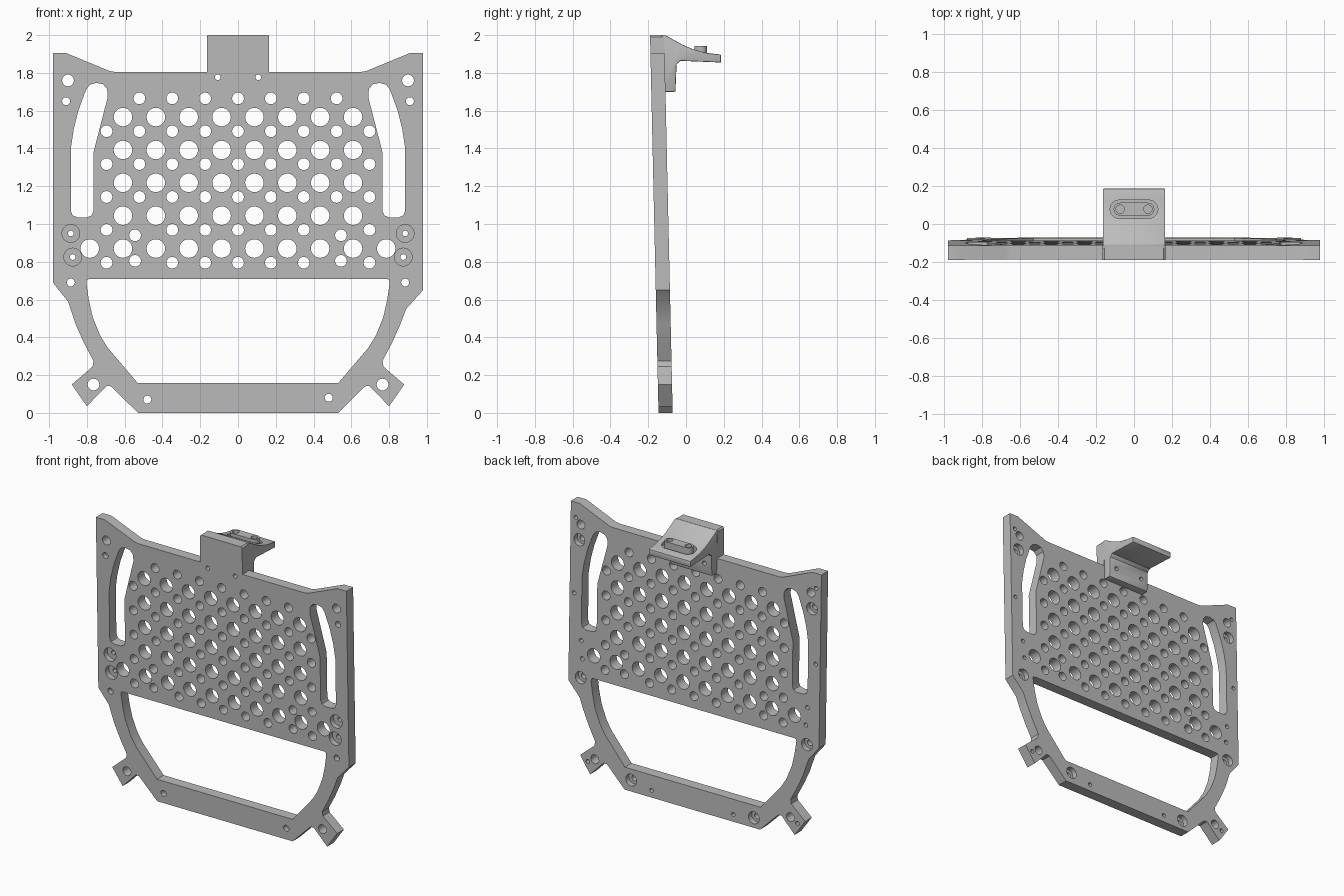
import bpy, bmesh
from math import sin, cos, pi, radians
from mathutils import Matrix

if "Cube" in bpy.data.objects:
    bpy.data.objects.remove(bpy.data.objects["Cube"])

grey = bpy.data.materials.new("plain grey")
grey.use_nodes = True
COLOUR = (0.5, 0.5, 0.5, 1)
grey.diffuse_color = COLOUR
grey.node_tree.nodes["Principled BSDF"].inputs["Base Color"].default_value = COLOUR


def circle(x, y, r, n=28):
    return [(x + r * cos(2 * pi * i / n), y + r * sin(2 * pi * i / n)) for i in range(n)]


def pill(half, y, r, n=12):
    """Stadium outline lying along x."""
    right = [(half + r * cos(pi * i / n - pi / 2), y + r * sin(pi * i / n - pi / 2)) for i in range(n + 1)]
    return right + [(-x, 2 * y - v) for x, v in right]


def both(points):
    return [(s * x, y) for x, y in points for s in (1, -1)]


def holes(points, r):
    return [circle(x, y, r) for x, y in points]


def mirrored(half):
    """Close a right-hand half outline with its mirror image."""
    return half + [(-x, y) for x, y in reversed(half)]


def bake(ob):
    """Replace an object by its evaluated mesh."""
    deps = bpy.context.evaluated_depsgraph_get()
    deps.update()
    mesh = bpy.data.meshes.new_from_object(ob.evaluated_get(deps))
    name = ob.name
    bpy.data.objects.remove(ob)
    new = bpy.data.objects.new(name, mesh)
    bpy.context.collection.objects.link(new)
    return new


def solid(name, loops, low, high):
    """Extrude filled outlines between two heights."""
    curve = bpy.data.curves.new(name, 'CURVE')
    curve.dimensions = '2D'
    curve.fill_mode = 'BOTH'
    curve.extrude = (high - low) / 2
    for loop in loops:
        spline = curve.splines.new('POLY')
        spline.points.add(len(loop) - 1)
        for p, (x, y) in zip(spline.points, loop):
            p.co = (x, y, 0, 1)
        spline.use_cyclic_u = True
    ob = bpy.data.objects.new(name, curve)
    bpy.context.collection.objects.link(ob)
    ob = bake(ob)
    bm = bmesh.new()
    bm.from_mesh(ob.data)
    bmesh.ops.remove_doubles(bm, verts=bm.verts, dist=0.00005)
    bmesh.ops.translate(bm, verts=bm.verts, vec=(0, 0, (high + low) / 2))
    bmesh.ops.recalc_face_normals(bm, faces=bm.faces)
    bm.to_mesh(ob.data)
    bm.free()
    return ob


def cut(ob, cutter):
    mod = ob.modifiers.new("cut", 'BOOLEAN')
    mod.operation = 'DIFFERENCE'
    mod.solver = 'EXACT'
    mod.object = cutter
    ob = bake(ob)
    bpy.data.objects.remove(cutter)
    return ob


def finish(ob):
    ob.data.materials.clear()
    ob.data.materials.append(grey)
    bpy.ops.object.select_all(action='DESELECT')
    ob.select_set(True)
    bpy.context.view_layer.objects.active = ob
    bpy.ops.object.shade_smooth_by_angle(angle=radians(25))


# Plate outline: shared lower and upper runs, shoulders differ slightly per side
lower = [(0.53, 0), (0.67, 0.14), (0.695, 0.143), (0.80, 0.035), (0.88, 0.15), (0.77, 0.245),
         (0.765, 0.275), (0.815, 0.37), (0.86, 0.47)]
upper = [(0.98, 1.905), (0.91, 1.905), (0.68, 1.81), (0.65, 1.805), (0.165, 1.805),
         (0.165, 1.99), (0.155, 2.0)]
right = lower + [(0.89, 0.55), (0.98, 0.65)] + upper
left = lower + [(0.90, 0.59), (0.98, 0.69)] + upper
outline = right + [(-x, y) for x, y in reversed(left)]

window = mirrored([(0.53, 0.157), (0.69, 0.345), (0.73, 0.41), (0.77, 0.51), (0.79, 0.60),
                   (0.803, 0.69), (0.80, 0.705), (0.785, 0.71)])
slot = [(0.69, 1.67), (0.765, 1.38), (0.765, 1.07), (0.775, 1.045), (0.80, 1.035), (0.85, 1.035),
        (0.875, 1.045), (0.885, 1.07), (0.885, 1.40), (0.87, 1.50), (0.845, 1.60), (0.805, 1.71),
        (0.785, 1.737), (0.75, 1.747), (0.715, 1.74), (0.693, 1.715)]

# Perforation: large grid with a small grid between
PITCH = 0.174
large = [((i - 3.5) * PITCH, 0.87 + j * PITCH) for i in range(8) for j in range(5)]
large += both([(0.785, 0.87)])
small = [((i - 4) * PITCH, 0.795 + j * PITCH) for i in range(9) for j in range(6)
         if not (j == 5 and i in (0, 8)) and not (j < 2 and i in (1, 7))]
small += both([(0.545, 0.94), (0.545, 0.805)])

front_bores = both([(0.885, 0.95), (0.875, 0.825)])
base_holes = [(0.48, 0.08), (-0.48, 0.07)]
back_bores = both([(0.91, 1.65), (0.885, 0.69)]) + base_holes
screws = both([(0.107, 1.777)])

loops = [outline, window, slot, [(-x, y) for x, y in slot]]
loops += holes(large, 0.049) + holes(small, 0.031)
loops += holes(both([(0.90, 1.76), (0.765, 0.15)]), 0.031)
loops += holes(back_bores, 0.021) + holes(front_bores + screws, 0.015)

T = 0.0375
plate = solid("perforated_plate", loops, -T, T)
plate = cut(plate, solid("front_counterbores", holes(front_bores, 0.047), 0.0, 0.1))
plate = cut(plate, solid("back_counterbores", holes(back_bores, 0.042), -0.1, 0.0))
pins = both([(0.94, 1.80), (0.32, 0.05), (0.82, 0.12), (0.945, 1.27)])
plate = cut(plate, solid("pin_holes", holes(pins, 0.014), -0.1, 0.0))

# Stand the plate up, leaning slightly forward at the top
LEAN = -0.0225
plate.data.transform(Matrix(((1, 0, 0, 0), (0, LEAN, -1, -0.108), (0, 1, 0, 0), (0, 0, 0, 1))))
finish(plate)

# Top bracket: curved shelf with a leg behind the plate
profile = [(-0.13, 1.70), (-0.056, 1.70), (-0.05, 1.845), (-0.03, 1.864), (0.186, 1.855), (0.186, 1.897),
           (0.13, 1.903), (0.08, 1.913), (0.03, 1.928), (-0.02, 1.95), (-0.065, 1.975),
           (-0.108, 1.999), (-0.13, 1.999)]
bracket = solid("top_bracket", [profile], -0.164, 0.164)
bracket.data.transform(Matrix(((0, 0, 1, 0), (1, 0, 0, 0), (0, 1, 0, 0), (0, 0, 0, 1))))
bevel = bracket.modifiers.new("soft edges", 'BEVEL')
bevel.width = 0.007
bevel.segments = 2
bevel.limit_method = 'ANGLE'
bevel.angle_limit = radians(50)
bracket = bake(bracket)
screw_cut = solid("screw_cutter", holes(screws, 0.015), -0.1, 0.3)
screw_cut.data.transform(Matrix.Rotation(pi / 2, 4, 'X'))
bracket = cut(bracket, screw_cut)
bracket = cut(bracket, solid("recess_cutter", [pill(0.078, 0.078, 0.048)], 1.89, 2.1))
finish(bracket)

# Raised oval boss with two sockets
boss = solid("oval_boss", [pill(0.073, 0.078, 0.034)], 1.88, 1.943)
boss = cut(boss, solid("socket_cutter", holes(both([(0.073, 0.078)]), 0.022), 1.91, 2.1))
finish(boss)
